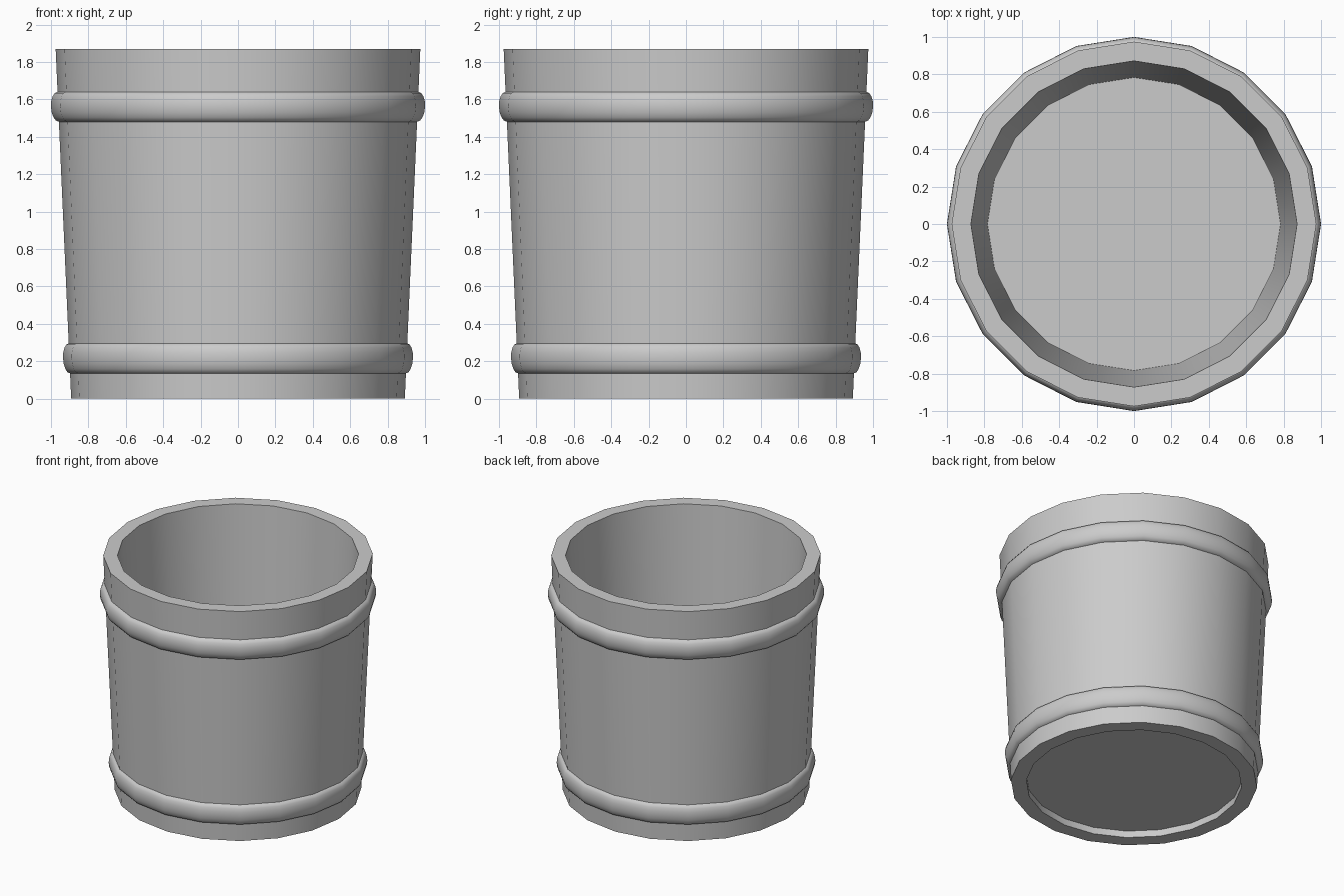
import bpy, bmesh, math

cube = bpy.data.objects.get("Cube")
if cube:
    bpy.data.objects.remove(cube, do_unlink=True)

SIDES = 20
HEIGHT = 1.87

metal = bpy.data.materials.new("plain grey")
metal.use_nodes = True
GREY = (0.6, 0.6, 0.6, 1)
metal.diffuse_color = GREY
metal.node_tree.nodes["Principled BSDF"].inputs["Base Color"].default_value = GREY


def outer_radius(z):
    """Radius of the tapered outer wall at a height."""
    return 0.892 + (0.975 - 0.892) * z / HEIGHT


def inner_radius(z):
    return 0.78 + (0.872 - 0.78) * z / HEIGHT


def lathe(name, profile, closed=False, cap=False):
    """Spin (radius, z) points round the z axis."""
    bm = bmesh.new()
    rings = []
    for r, z in profile:
        angles = [2 * math.pi * i / SIDES for i in range(SIDES)]
        rings.append([bm.verts.new((r * math.cos(a), r * math.sin(a), z)) for a in angles])
    pairs = list(zip(rings, rings[1:]))
    if closed:
        pairs.append((rings[-1], rings[0]))
    for low, high in pairs:
        for i in range(SIDES):
            j = (i + 1) % SIDES
            bm.faces.new((low[i], low[j], high[j], high[i]))
    if cap:
        bm.faces.new(rings[0][::-1])
        bm.faces.new(rings[-1])
    bmesh.ops.recalc_face_normals(bm, faces=bm.faces)
    mesh = bpy.data.meshes.new(name)
    bm.to_mesh(mesh)
    bm.free()
    mesh.materials.append(metal)
    obj = bpy.data.objects.new(name, mesh)
    bpy.context.collection.objects.link(obj)
    bpy.ops.object.select_all(action='DESELECT')
    obj.select_set(True)
    bpy.context.view_layer.objects.active = obj
    bpy.ops.object.shade_smooth_by_angle(angle=math.radians(35))
    return obj


# Tapered wall with a thick flat rim
lathe("bucket_wall", [(outer_radius(0), 0), (outer_radius(HEIGHT), HEIGHT),
                      (inner_radius(HEIGHT), HEIGHT), (inner_radius(0), 0)], closed=True)

# Floor plate, set a little above the foot
lathe("bucket_floor", [(inner_radius(z), z) for z in (0.055, 0.075)], cap=True)

# Rounded bands, closed inside the wall
for name, z_mid, bulge in (("lower_band", 0.215, 0.034), ("upper_band", 1.56, 0.039)):
    profile = []
    for k in range(-4, 5):
        a = k * math.pi / 8
        z = z_mid + 0.08 * math.sin(a)
        profile.append((outer_radius(z) + bulge * math.cos(a), z))
    back = outer_radius(z_mid) - 0.03
    profile += [(back, z_mid + 0.07), (back, z_mid - 0.07)]
    lathe(name, profile, closed=True)
